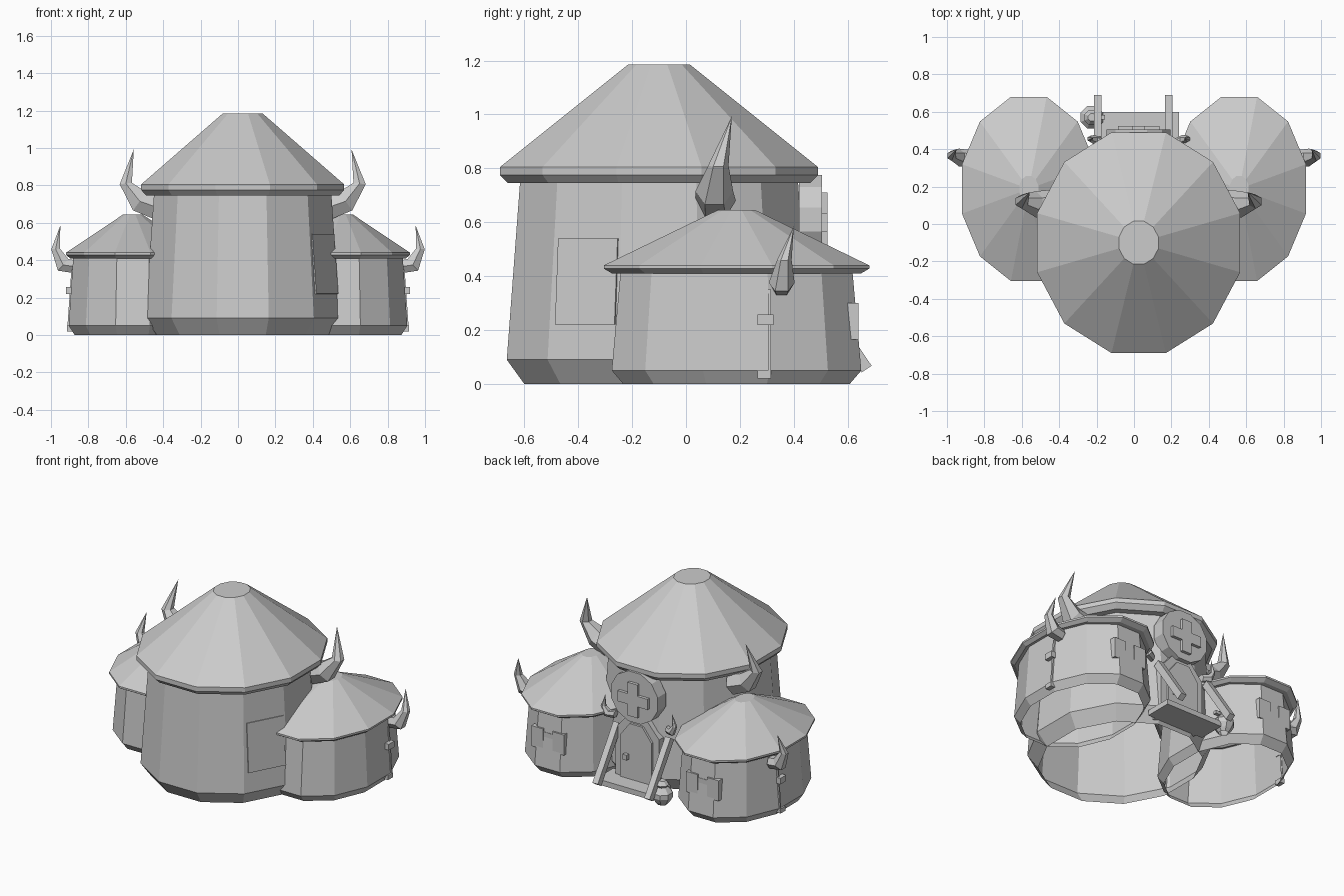
import bpy, bmesh, math
from mathutils import Vector, Matrix

cube = bpy.data.objects.get("Cube")
if cube:
    bpy.data.objects.remove(cube, do_unlink=True)

grey = bpy.data.materials.new("plain grey")
grey.use_nodes = True
GREY = (0.6, 0.6, 0.6, 1)
grey.diffuse_color = GREY
grey.node_tree.nodes["Principled BSDF"].inputs["Base Color"].default_value = GREY


def finish(name, bm):
    bmesh.ops.recalc_face_normals(bm, faces=bm.faces)
    mesh = bpy.data.meshes.new(name)
    bm.to_mesh(mesh)
    bm.free()
    mesh.materials.append(grey)
    obj = bpy.data.objects.new(name, mesh)
    bpy.context.collection.objects.link(obj)
    return obj


def bridge(bm, rings):
    for a, b in zip(rings, rings[1:]):
        n = len(a)
        for i in range(n):
            bm.faces.new((a[i], a[(i + 1) % n], b[(i + 1) % n], b[i]))


def lathe(name, centre, profile, scale_x=1, sides=12, cap=True):
    """Faceted ring stack; radii are measured to the flat sides."""
    bm = bmesh.new()
    rings = []
    for r, z in profile:
        r /= math.cos(math.pi / sides)
        angles = [(i + 0.5) * math.tau / sides for i in range(sides)]
        rings.append([bm.verts.new((centre[0] + r * scale_x * math.cos(a),
                                    centre[1] + r * math.sin(a), z)) for a in angles])
    bridge(bm, rings)
    if cap:
        bm.faces.new(rings[-1])
    return finish(name, bm)


def horn(name, points, radii, sides=6):
    """Bent horn that tapers to a point along a short path."""
    pts = [Vector(p) for p in points]
    bm = bmesh.new()
    rings = []
    for i, r in enumerate(radii):
        tangent = (pts[i + 1] - pts[max(i - 1, 0)]).normalized()
        side = Vector((0, 1, 0))
        up = tangent.cross(side).normalized()
        rings.append([bm.verts.new(pts[i] + r * (math.cos(a) * side + math.sin(a) * up))
                      for a in (k * math.tau / sides for k in range(sides))])
    bridge(bm, rings)
    bm.faces.new(rings[0])
    tip = bm.verts.new(pts[-1])
    last = rings[-1]
    for i in range(sides):
        bm.faces.new((last[i], last[(i + 1) % sides], tip))
    return finish(name, bm)


def box(name, centre, size, rotation=None):
    bm = bmesh.new()
    bmesh.ops.create_cube(bm, size=1)
    matrix = Matrix.Translation(centre) @ (rotation or Matrix()) @ Matrix.Diagonal((*size, 1))
    bmesh.ops.transform(bm, matrix=matrix, verts=bm.verts)
    return finish(name, bm)


def slab(name, outline, y0, y1):
    """Upright plate: an x-z outline given thickness along y."""
    bm = bmesh.new()
    rings = [[bm.verts.new((x, y, z)) for x, z in outline] for y in (y0, y1)]
    bridge(bm, rings)
    for ring in rings:
        bm.faces.new(ring)
    return finish(name, bm)


MID = 0.025   # centre line of the main hut

# Main hut
lathe("main_wall", (MID, -0.1), [(0.50, 0), (0.565, 0.09), (0.515, 0.76)], 0.92, cap=False)
lathe("main_roof", (MID, -0.1), [(0.50, 0.745), (0.56, 0.745), (0.59, 0.775),
                                 (0.59, 0.805), (0.115, 1.185)], 0.92)
lean = Matrix.Rotation(math.radians(-28), 4, 'Z') @ Matrix.Rotation(math.radians(-4.4), 4, 'Y')
box("main_window", (0.463, -0.368, 0.38), (0.009, 0.25, 0.32), lean)

# Side huts and everything mirrored with them
for s, side in ((1, "left"), (-1, "right")):
    hut = (s * 0.5625, 0.1875)
    lathe(side + "_wall", hut, [(0.42, 0), (0.463, 0.05), (0.43, 0.42)], 0.74, cap=False)
    lathe(side + "_roof", hut, [(0.42, 0.41), (0.462, 0.41), (0.4925, 0.428),
                                (0.4925, 0.44), (0.07, 0.645)], 0.725)
    horn(side + "_hut_horn",
         [(s * 0.87, 0.355, 0.365), (s * 0.935, 0.355, 0.375),
          (s * 0.975, 0.365, 0.46), (s * 0.95, 0.40, 0.585)], (0.04, 0.048, 0.027))
    horn(side + "_main_horn",
         [(MID + s * 0.45, 0.11, 0.68), (MID + s * 0.55, 0.105, 0.715),
          (MID + s * 0.625, 0.12, 0.81), (MID + s * 0.582, 0.17, 0.993)], (0.075, 0.07, 0.038))
    horn(side + "_door_horn",
         [(MID + s * 0.19, 0.43, 0.42), (MID + s * 0.235, 0.45, 0.425),
          (MID + s * 0.26, 0.455, 0.47), (MID + s * 0.245, 0.46, 0.55)], (0.025, 0.027, 0.016))

    # Hanging strap with two blocks below the outer horn
    strap = Matrix.Rotation(s * math.radians(-4), 4, 'Y')
    box(side + "_strap", (s * 0.896, 0.31, 0.19), (0.012, 0.012, 0.32), strap)
    box(side + "_strap_block", (s * 0.905, 0.295, 0.238), (0.03, 0.06, 0.04))
    box(side + "_strap_foot", (s * 0.90, 0.29, 0.035), (0.03, 0.05, 0.03))

    # Back window with a pair of shutters
    for x in (0.49, 0.645):
        box(side + "_shutter", (s * x, 0.617, 0.232), (0.085, 0.045, 0.135))
    box(side + "_window", (s * 0.567, 0.618, 0.238), (0.08, 0.03, 0.08))

    # Sloping handrail beside the door
    a, b = Vector((0, 0.45, 0.38)), Vector((0, 0.67, 0.055))
    tilt = math.atan2((b - a).z, (b - a).y)
    centre = (a + b) / 2 + Vector((s * 0.19 - 0.005, 0, 0))
    box(side + "_handrail", centre, (0.04, (b - a).length, 0.045), Matrix.Rotation(tilt, 4, 'X'))

# Doorway: frame with pointed top, door panel, handle and step


def door_outline(half, base, shoulder, top):
    return [(MID - half, base), (MID + half, base), (MID + half, shoulder),
            (MID + half * 0.4, top), (MID - half * 0.4, top), (MID - half, shoulder)]


slab("door_frame", door_outline(0.16, 0.02, 0.36, 0.47), 0.38, 0.475)
slab("door", door_outline(0.115, 0.03, 0.33, 0.42), 0.40, 0.49)
box("door_handle", (0.09, 0.50, 0.20), (0.03, 0.03, 0.035))
box("step", (0.03, 0.51, 0.035), (0.42, 0.18, 0.035))

# Round sign with a raised cross
SIGN_Z = 0.61
ring = [(MID + 0.177 * math.cos(a), SIGN_Z + 0.172 * math.sin(a))
        for a in ((i + 0.5) * math.tau / 12 for i in range(12))]
slab("sign", ring, 0.42, 0.505)
L, W = 0.11, 0.035
quarter = [(W, L), (W, W), (L, W)]
cross = []
for k in range(4):
    for x, z in quarter:
        for _ in range(k):
            x, z = z, -x
        cross.append((MID + x, SIGN_Z - 0.01 + z))
slab("sign_cross", cross, 0.49, 0.525)

# Lantern next to the step
lathe("lantern", (-0.225, 0.57), [(0.03, 0), (0.045, 0.02), (0.06, 0.05), (0.06, 0.08),
                                  (0.03, 0.115), (0.04, 0.13), (0.02, 0.155)], sides=8)
box("lantern_bracket", (-0.185, 0.57, 0.12), (0.06, 0.025, 0.02))
